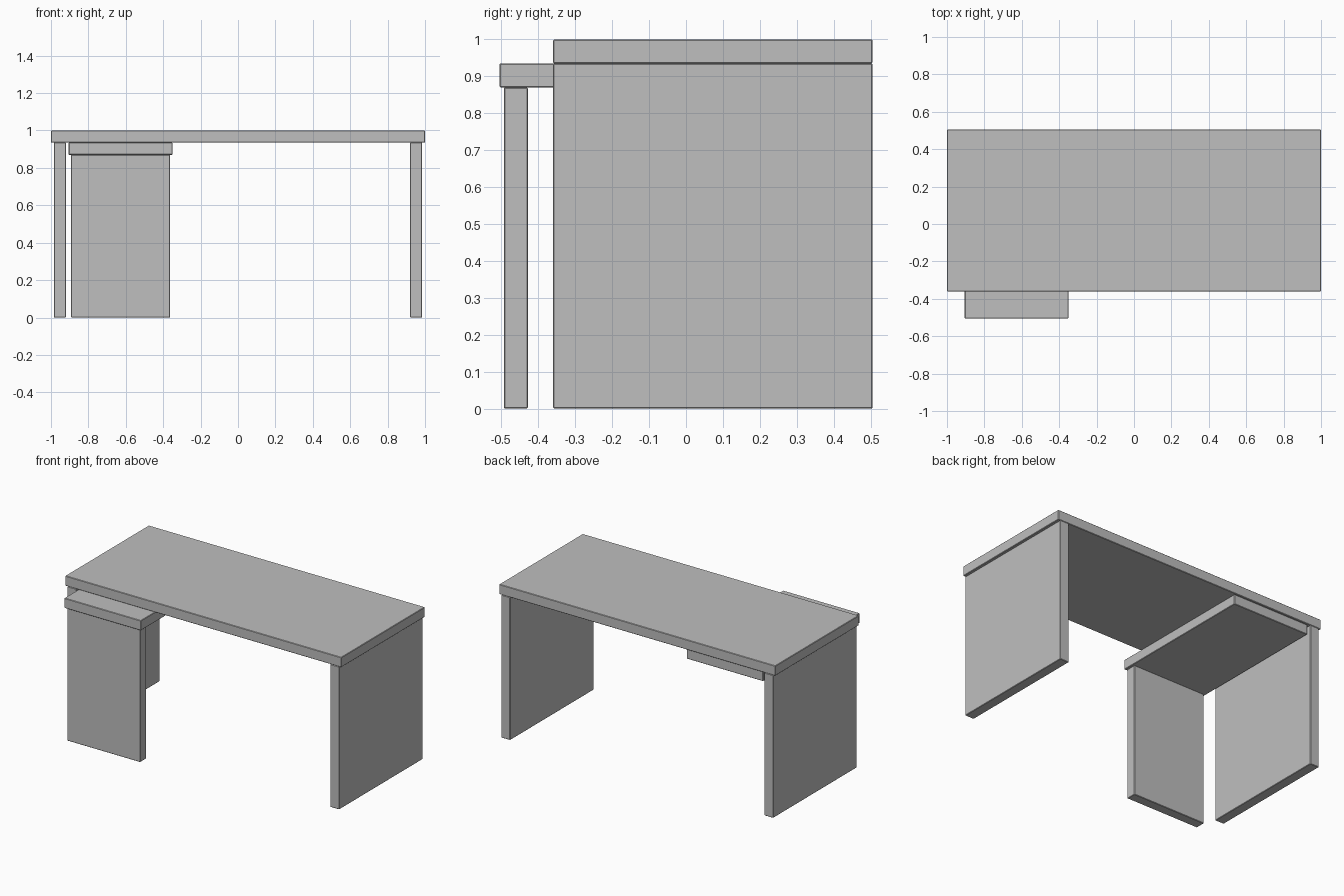
import bpy
from mathutils import Vector

cube = bpy.data.objects.get("Cube")
if cube:
    bpy.data.objects.remove(cube, do_unlink=True)

grey = bpy.data.materials.new("plain_grey")
grey.use_nodes = True
colour = (0.52, 0.52, 0.52, 1)
grey.diffuse_color = colour
grey.node_tree.nodes["Principled BSDF"].inputs["Base Color"].default_value = colour


def board(name, low, high):
    """Flat board between two opposite corners, with a fine eased edge."""
    low, high = Vector(low), Vector(high)
    bpy.ops.mesh.primitive_cube_add(size=1, location=(low + high) / 2)
    obj = bpy.context.object
    obj.name = name
    obj.scale = high - low
    bpy.ops.object.transform_apply(location=False, rotation=False, scale=True)
    bevel = obj.modifiers.new("eased_edge", "BEVEL")
    bevel.width = 0.003
    bevel.segments = 1
    obj.data.materials.append(grey)
    return obj


front, back = -0.36, 0.505
thick = 0.065
top_under = 1 - thick
shelf_under = top_under - thick

# Desk top and its two end panels
board("desk_top", (-1, front, top_under), (1, back, 1))
for side, x in (("right", -0.985), ("left", 0.985 - thick)):
    board(side + "_end_panel", (x, front, 0), (x + thick, back, top_under))

# Extension shelf under the top, held by a front panel
board("extension_shelf", (-0.905, -0.505, shelf_under), (-0.35, 0.495, top_under))
board("extension_panel", (-0.893, -0.493, 0), (-0.363, -0.493 + thick, shelf_under))
